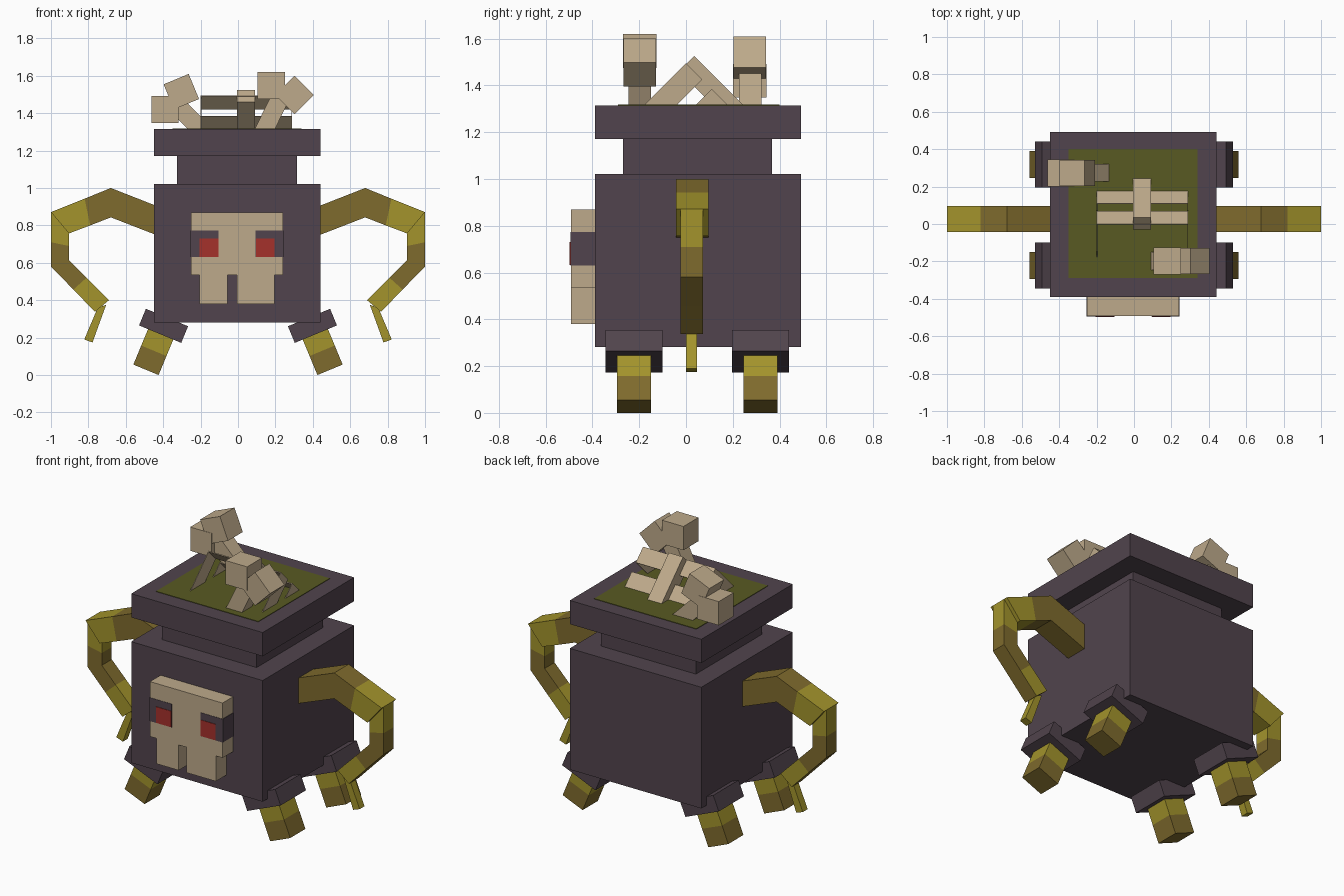
import bpy, bmesh, math
from mathutils import Matrix, Vector

if "Cube" in bpy.data.objects:
    bpy.data.objects.remove(bpy.data.objects["Cube"], do_unlink=True)


def material(name, r, g, b):
    def lin(c):
        c /= 255
        return c / 12.92 if c <= 0.04045 else ((c + 0.055) / 1.055) ** 2.4
    col = (lin(r), lin(g), lin(b), 1)
    m = bpy.data.materials.new(name)
    m.use_nodes = True
    m.diffuse_color = col
    m.node_tree.nodes["Principled BSDF"].inputs["Base Color"].default_value = col
    return m


PURPLE = material("dark_purple", 81, 68, 77)
CREAM = material("bone_cream", 190, 170, 139)
GREEN = material("swamp_green", 88, 90, 34)
RED = material("eye_red", 165, 49, 43)
YELLOW = material("bright_olive", 163, 148, 44)
BROWN = material("brown_olive", 127, 107, 45)


def finish(name, bm, mats):
    bmesh.ops.recalc_face_normals(bm, faces=bm.faces[:])
    me = bpy.data.meshes.new(name)
    bm.to_mesh(me)
    bm.free()
    for m in mats:
        me.materials.append(m)
    ob = bpy.data.objects.new(name, me)
    bpy.context.collection.objects.link(ob)
    return ob


def box(name, x, y, z, mat):
    """Axis-aligned box from (min, max) ranges."""
    return prism(name, [(x[0], z[0]), (x[1], z[0]), (x[1], z[1]), (x[0], z[1])], y, mat)


def prism(name, pts, depth, mat, axis="y"):
    """Outline in xz extruded along y, or in yz extruded along x."""
    bm = bmesh.new()
    def place(p, d):
        return (p[0], d, p[1]) if axis == "y" else (d, p[0], p[1])
    a = [bm.verts.new(place(p, depth[0])) for p in pts]
    b = [bm.verts.new(place(p, depth[1])) for p in pts]
    bm.faces.new(a)
    bm.faces.new(b)
    for i in range(len(pts)):
        j = (i + 1) % len(pts)
        bm.faces.new((a[i], a[j], b[j], b[i]))
    return finish(name, bm, [mat])


def tilted(name, centre, size, deg, y, mat):
    """Box turned in the front plane; positive degrees lift its +x end."""
    c, s = math.cos(math.radians(deg)), math.sin(math.radians(deg))
    w, h = size[0] / 2, size[1] / 2
    pts = [(centre[0] + u * c - v * s, centre[1] + u * s + v * c)
           for u, v in ((-w, -h), (w, -h), (w, h), (-w, h))]
    return prism(name, pts, y, mat)


# Pot
box("pot_body", (-0.448, 0.44), (-0.39, 0.492), (0.282, 1.022), PURPLE)
box("pot_neck", (-0.325, 0.315), (-0.27, 0.368), (1.02, 1.175), PURPLE)
box("pot_rim", (-0.448, 0.44), (-0.39, 0.492), (1.17, 1.315), PURPLE)
box("pot_liquid", (-0.35, 0.34), (-0.29, 0.40), (1.312, 1.318), GREEN)

# Skull mask: outline with two teeth and a gap
prism("skull_mask", [(-0.25, 0.87), (-0.25, 0.535), (-0.206, 0.535), (-0.206, 0.38),
                     (-0.056, 0.38), (-0.056, 0.535), (-0.005, 0.535), (-0.005, 0.38),
                     (0.195, 0.38), (0.195, 0.535), (0.24, 0.535), (0.24, 0.87)],
      (-0.492, -0.388), CREAM)
for side, socket, eye in (("right", (-0.253, -0.103), (-0.206, -0.104)),
                          ("left", (0.094, 0.243), (0.095, 0.195))):
    box(side + "_eye_socket", socket, (-0.494, -0.388), (0.63, 0.773), PURPLE)
    box(side + "_eye", eye, (-0.497, -0.491), (0.632, 0.73), RED)

# Legs with cuffs, the upper part of each leg brighter
TILT = 22.5
axis = Vector((-math.sin(math.radians(TILT)), math.cos(math.radians(TILT))))
foot = Vector((0.492, 0.028))
for side, s in (("left", 1), ("right", -1)):
    for end, y in (("front", -0.222), ("back", 0.318)):
        name = f"{end}_{side}_"
        for part, a, b, mat in (("lower_leg", 0, 0.11, BROWN),
                                ("upper_leg", 0.11, 0.24, YELLOW)):
            c = foot + axis * (a + b) / 2
            tilted(name + part, (s * c.x, c.y), (0.146, b - a), s * TILT,
                   (y - 0.073, y + 0.073), mat)
        tilted(name + "cuff", (s * 0.398, 0.263), (0.244, 0.096), s * TILT,
               (y - 0.122, y + 0.122), PURPLE)

# Arms: mitred rings of (top/outer x, z, inner x, z, is_wide, material of next span)
RINGS = [
    (0.43, 0.902, 0.43, 0.746, True, 0),
    (0.68, 1.000, 0.68, 0.843, True, 0),
    (0.82, 0.943, 0.79, 0.800, True, 1),
    (1.00, 0.871, 0.904, 0.757, True, 1),
    (1.00, 0.871, 0.904, 0.757, False, 1),
    (1.00, 0.710, 0.904, 0.690, False, 0),
    (1.00, 0.580, 0.904, 0.615, False, 0),
    (0.88, 0.457, 0.810, 0.520, False, 1),
    (0.765, 0.338, 0.690, 0.400, False, 1),
]
for side, s in (("left", 1), ("right", -1)):
    bm = bmesh.new()
    loops = []
    for xo, zo, xi, zi, wide, _ in RINGS:
        y0, y1 = (-0.043, 0.097) if wide else (-0.023, 0.073)
        loops.append([bm.verts.new((s * x, y, z)) for x, y, z in
                      ((xo, y0, zo), (xo, y1, zo), (xi, y1, zi), (xi, y0, zi))])
    bm.faces.new(loops[0])
    bm.faces.new(loops[-1]).material_index = 1
    for i in range(len(RINGS) - 1):
        for k in range(4):
            j = (k + 1) % 4
            f = bm.faces.new((loops[i][k], loops[i][j], loops[i + 1][j], loops[i + 1][k]))
            # the underside of the forearm stays brown
            f.material_index = 0 if (i >= 6 and k == 0) else RINGS[i][5]
    finish(side + "_arm", bm, [BROWN, YELLOW])
    prism(side + "_claw", [(s * x, z) for x, z in ((0.705, 0.375), (0.75, 0.36),
                                                  (0.822, 0.19), (0.778, 0.174))],
          (0.0, 0.047), YELLOW)

# Rib cage: sloping spine with thin bent ribs
prism("spine", [(0.035, 1.525), (-0.03, 1.46), (0.125, 1.305), (0.255, 1.305)],
      (-0.005, 0.092), CREAM, "x")
T = 0.004
for name, y0, y1 in (("upper_rib", 0.0, 0.07), ("lower_rib", 0.11, 0.18)):
    z0, z1 = 1.495 - y0, 1.495 - y1
    prism(name, [(y0, z0), (y1, z1), (y1 - T, z1 - T), (y0 - T, z0 - T)],
          (-0.2, 0.29), CREAM, "x")
    side_pts = [(y0, z0), (y1, z1), (y1 - z1 + 1.31, 1.31), (y0 - z0 + 1.31, 1.31)]
    for side, x in (("right", -0.2), ("left", 0.286)):
        prism(f"{name}_{side}_side", side_pts, (x, x + T), CREAM, "x")

# Loose leg bones: shaft plus two knuckles
tilted("front_bone_shaft", (0.185, 1.40), (0.097, 0.24), -26, (-0.246, -0.15), CREAM)
tilted("front_bone_upper_knuckle", (0.178, 1.547), (0.145, 0.145), 0, (-0.27, -0.126), CREAM)
tilted("front_bone_side_knuckle", (0.302, 1.497), (0.145, 0.145), 45, (-0.268, -0.128), CREAM)
tilted("back_bone_shaft", (-0.25, 1.365), (0.097, 0.24), 45, (0.226, 0.322), CREAM)
tilted("back_bone_side_knuckle", (-0.39, 1.42), (0.145, 0.145), 0, (0.20, 0.345), CREAM)
tilted("back_bone_upper_knuckle", (-0.303, 1.515), (0.145, 0.145), 22.5, (0.202, 0.343), CREAM)
